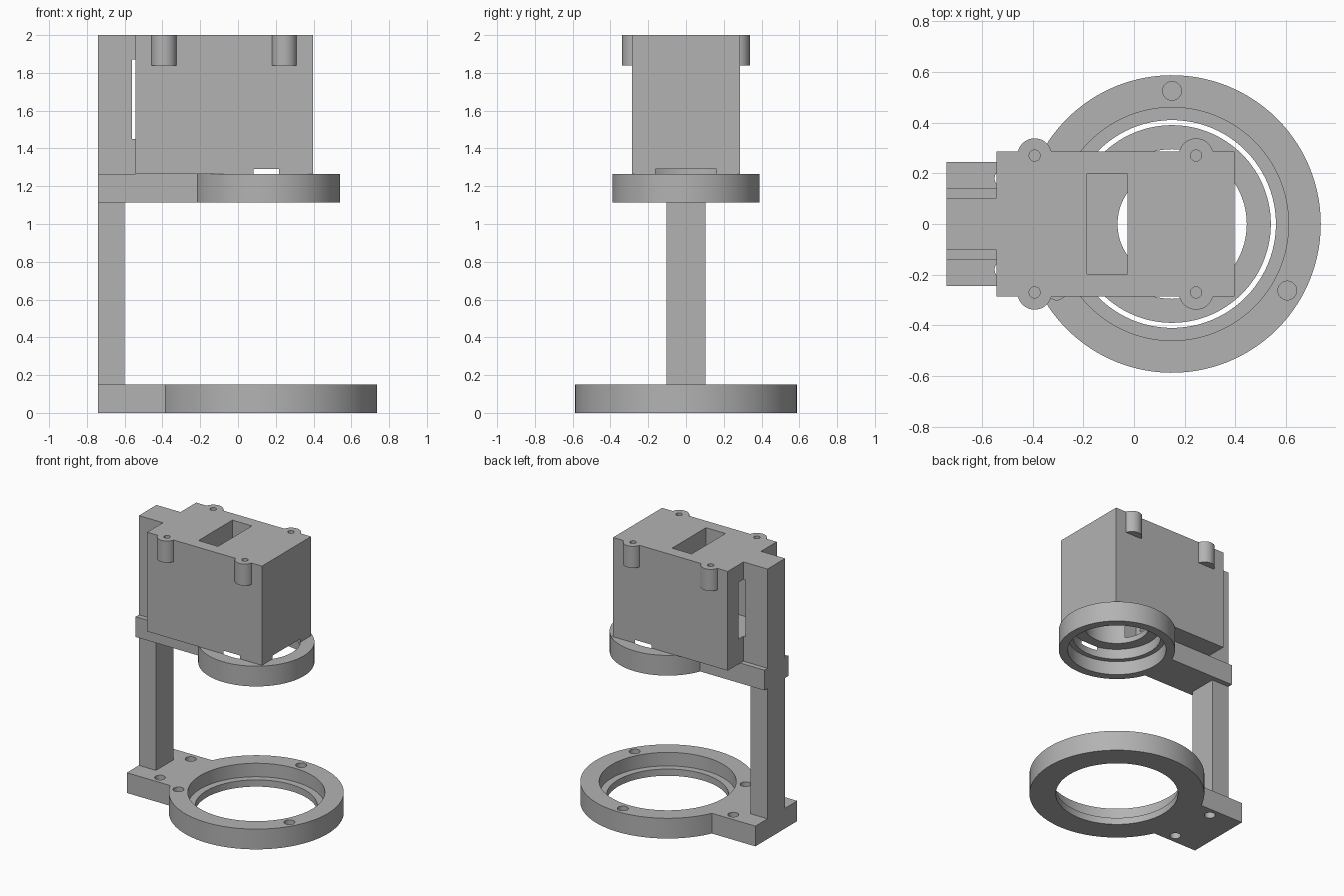
import bpy, bmesh
from math import sin, cos, pi, asin, radians

old = bpy.data.objects.get("Cube")
if old:
    bpy.data.objects.remove(old, do_unlink=True)

grey = bpy.data.materials.new("plain grey")
grey.use_nodes = True
grey.diffuse_color = (0.45, 0.45, 0.45, 1)
grey.node_tree.nodes["Principled BSDF"].inputs["Base Color"].default_value = (0.45, 0.45, 0.45, 1)

AXIS = 0.15    # x of the optical axis
BACK = -0.74   # x of the stand's back end


def prism(name, outline, z0, z1):
    """Extrude a counter-clockwise outline from z0 to z1."""
    bm = bmesh.new()
    face = bm.faces.new([bm.verts.new((x, y, z0)) for x, y in outline])
    top = bmesh.ops.extrude_face_region(bm, geom=[face])["geom"]
    bmesh.ops.translate(bm, vec=(0, 0, z1 - z0),
                        verts=[v for v in top if isinstance(v, bmesh.types.BMVert)])
    bmesh.ops.recalc_face_normals(bm, faces=bm.faces)
    mesh = bpy.data.meshes.new(name)
    bm.to_mesh(mesh)
    bm.free()
    mesh.materials.append(grey)
    ob = bpy.data.objects.new(name, mesh)
    bpy.context.collection.objects.link(ob)
    return ob


def block(name, x0, x1, half, z0, z1):
    return prism(name, [(x0, -half), (x1, -half), (x1, half), (x0, half)], z0, z1)


def disc(name, x, y, r, z0, z1, n=96):
    return prism(name, [(x + r * cos(2 * pi * i / n), y + r * sin(2 * pi * i / n))
                        for i in range(n)], z0, z1)


def paddle(name, r, half, z0, z1, n=96):
    """Disc with a straight handle reaching the back end."""
    a = pi - asin(half / r)
    arc = [(AXIS + r * cos(-a + 2 * a * i / n), r * sin(-a + 2 * a * i / n))
           for i in range(n + 1)]
    return prism(name, arc + [(BACK, half), (BACK, -half)], z0, z1)


def combine(ob, tools, operation="DIFFERENCE"):
    for tool in tools:
        mod = ob.modifiers.new("combine", "BOOLEAN")
        mod.operation, mod.solver, mod.object = operation, "EXACT", tool
        bpy.ops.object.select_all(action="DESELECT")
        bpy.context.view_layer.objects.active = ob
        ob.select_set(True)
        bpy.ops.object.modifier_apply(modifier=mod.name)
        bpy.data.objects.remove(tool, do_unlink=True)


def smooth(ob):
    bpy.ops.object.select_all(action="DESELECT")
    bpy.context.view_layer.objects.active = ob
    ob.select_set(True)
    bpy.ops.object.shade_smooth_by_angle(angle=radians(30))


# Base ring with stepped opening, blind ring holes and two through holes
base = paddle("base_ring", 0.587, 0.245, 0, 0.15)
cuts = [disc("cut", AXIS, 0, 0.41, -0.1, 0.1), disc("cut", AXIS, 0, 0.46, 0.05, 0.3)]
for deg in (90, 210, 330):
    t = radians(deg)
    cuts.append(disc("cut", AXIS + 0.525 * cos(t), 0.525 * sin(t), 0.037, 0.05, 0.3, 32))
for side in (-1, 1):
    cuts.append(disc("cut", -0.513, side * 0.18, 0.037, -0.1, 0.3, 32))
combine(base, cuts)

# Lower column
column = block("lower_column", BACK, -0.60, 0.103, 0.15, 1.115)

# Lens ring on its arm, recessed from below
lens = paddle("lens_ring_arm", 0.39, 0.14, 1.115, 1.265)
combine(lens, [disc("cut", AXIS, 0, 0.33, 1.0, 1.215), disc("cut", AXIS, 0, 0.295, 1.1, 1.4)])

# Housing with four screw posts
housing = block("housing", -0.543, 0.397, 0.287, 1.265, 2)
spots = [(x, side * 0.27) for x in (-0.392, 0.245) for side in (-1, 1)]
combine(housing, [disc("post", x, y, 0.068, 1.84, 2, 48) for x, y in spots], "UNION")
cuts = [disc("cut", x, y, 0.022, 1.86, 2.1, 24) for x, y in spots]
# Round recess and bore underneath, slot in the top, window at the back
cuts += [disc("cut", AXIS, 0, 0.295, 1.2, 1.29),
         disc("cut", AXIS, 0, 0.215, 1.25, 1.65),
         block("cut", -0.185, -0.025, 0.198, 1.33, 2.1),
         block("cut", -0.6, -0.1, 0.16, 1.45, 1.87)]
combine(housing, cuts)

# Upper column joined to the housing, notched beside the window
upper = block("upper_column", BACK, -0.543, 0.103, 1.265, 2)
combine(upper, [block("cut", -0.56, -0.5, 0.2, 1.45, 1.87)])

for part in (base, column, lens, housing, upper):
    smooth(part)
